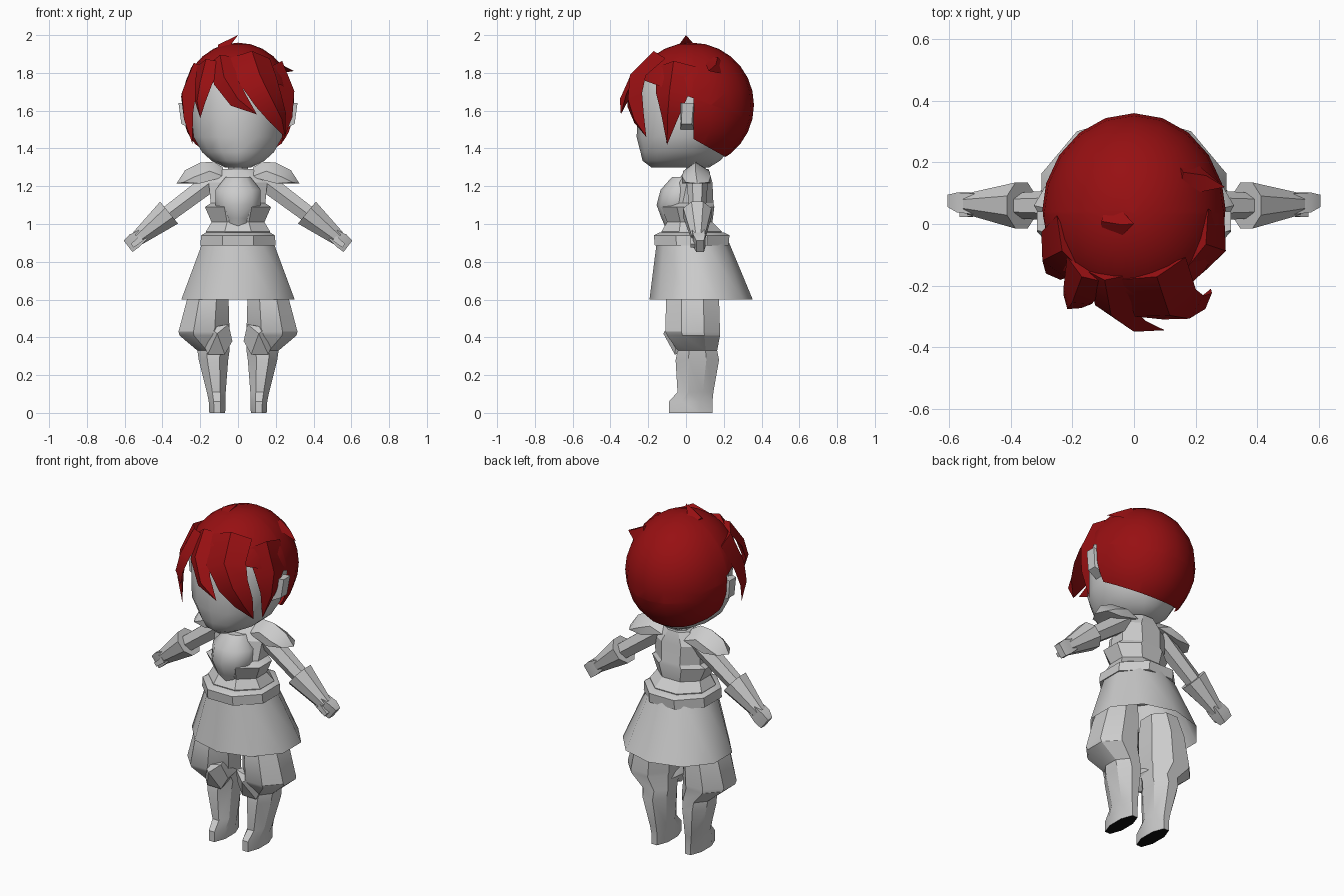
import bpy, bmesh, math
from mathutils import Vector


def material(name, rgb):
    m = bpy.data.materials.new(name)
    m.diffuse_color = (*rgb, 1)
    return m


GREY = material("light_grey", (0.6, 0.6, 0.6))
RED = material("dark_red", (0.31, 0.005, 0.006))
BLACK = material("sole_black", (0.005, 0.005, 0.005))
HEAD = Vector((0, 0.03, 1.63))


def finish(name, bm, mat=GREY, mirror=False, angle=30):
    bmesh.ops.recalc_face_normals(bm, faces=bm.faces)
    me = bpy.data.meshes.new(name)
    bm.to_mesh(me)
    bm.free()
    me.materials.append(mat)
    me.shade_smooth()
    me.set_sharp_from_angle(angle=math.radians(angle))
    ob = bpy.data.objects.new(name, me)
    bpy.context.collection.objects.link(ob)
    if mirror:
        ob.modifiers.new("mirror", "MIRROR")
    return ob


def loft(name, rings, sides=8, caps=(True, True), **kw):
    """Skin rings given as (centre, U half axis, V half axis)."""
    bm = bmesh.new()
    k = 1 / math.cos(math.pi / sides)      # flat sides reach the radius
    loops = []
    for c, u, v in rings:
        c, u, v = Vector(c), Vector(u), Vector(v)
        loop = []
        for i in range(sides):
            a = 2 * math.pi * (i + 0.5) / sides
            loop.append(bm.verts.new(c + k * (u * math.cos(a) + v * math.sin(a))))
        loops.append(loop)
    for p, q in zip(loops, loops[1:]):
        for i in range(sides):
            j = (i + 1) % sides
            bm.faces.new((p[i], p[j], q[j], q[i]))
    if caps[0]:
        bm.faces.new(loops[0])
    if caps[1]:
        bm.faces.new(loops[-1])
    return finish(name, bm, **kw)


def stack(name, rows, **kw):
    """Upright loft from rows of (z, cx, cy, rx, ry)."""
    return loft(name, [((cx, cy, z), (rx, 0, 0), (0, ry, 0))
                       for z, cx, cy, rx, ry in rows], **kw)


def limb(name, rows, sides=6, **kw):
    """Sloping loft in the xz plane from rows of (x, y, z, half height, half depth)."""
    a, b = rows[0], rows[-1]
    d = Vector((b[0] - a[0], 0, b[2] - a[2])).normalized()
    n = Vector((-d.z, 0, d.x))
    return loft(name, [((x, y, z), n * h, (0, w, 0)) for x, y, z, h, w in rows],
                sides=sides, mirror=True, **kw)


def hull(name, pts, **kw):
    bm = bmesh.new()
    for p in pts:
        bm.verts.new(p)
    r = bmesh.ops.convex_hull(bm, input=bm.verts)
    bmesh.ops.delete(bm, geom=list({g for g in r["geom_interior"] + r["geom_unused"]
                                    if isinstance(g, bmesh.types.BMVert)}), context="VERTS")
    bmesh.ops.dissolve_limit(bm, angle_limit=0.02, verts=bm.verts, edges=bm.edges)
    return finish(name, bm, **kw)


def lock(name, pts):
    """Tapering hair lock: triangular section along points of (x, y, z, width)."""
    bm = bmesh.new()
    P = [Vector(p[:3]) for p in pts]
    loops = []
    for i, p in enumerate(P[:-1]):
        t = (P[i + 1] - P[max(i - 1, 0)]).normalized()
        out = (p - HEAD).normalized()
        side = t.cross(out).normalized()
        w = pts[i][3] / 2
        loops.append([bm.verts.new(p + side * w - out * 0.25 * w),
                      bm.verts.new(p + out * 0.02),
                      bm.verts.new(p - side * w - out * 0.25 * w)])
    tip = bm.verts.new(P[-1])
    for a, b in zip(loops, loops[1:]):
        for i in range(3):
            j = (i + 1) % 3
            bm.faces.new((a[i], a[j], b[j], b[i]))
    for i in range(3):
        bm.faces.new((loops[-1][i], loops[-1][(i + 1) % 3], tip))
    bm.faces.new(loops[0])
    return finish(name, bm, mat=RED, angle=45)


# Head with flat jaw, ears and neck
stack("face", [(1.30, 0, -0.03, 0.07, 0.15), (1.335, 0, -0.025, 0.14, 0.2),
               (1.38, 0, -0.01, 0.19, 0.225), (1.46, 0, 0.0, 0.235, 0.255),
               (1.56, 0, 0.01, 0.245, 0.26), (1.70, 0, 0.01, 0.25, 0.26),
               (1.82, 0, 0.02, 0.2, 0.22), (1.9, 0, 0.03, 0.1, 0.1)], sides=14, angle=40)
hull("ear", [(0.24, y, z) for y in (-0.03, 0.05) for z in (1.5, 1.62)]
     + [(0.315, -0.02, 1.64), (0.315, 0.04, 1.64), (0.30, -0.025, 1.53), (0.30, 0.03, 1.53),
        (0.285, -0.03, 1.64), (0.285, 0.04, 1.64)], mirror=True)
stack("neck", [(1.2, 0, 0.06, 0.06, 0.05), (1.33, 0, 0.05, 0.05, 0.05)])

# Hair cap: ellipsoid trimmed along the nape and the hairline
bm = bmesh.new()
bmesh.ops.create_uvsphere(bm, u_segments=20, v_segments=14, radius=1)
for v in bm.verts:
    v.co = Vector((v.co.x * 0.3, v.co.y * 0.33, v.co.z * 0.33)) + HEAD
for co, no in (((0, 0.04, 1.45), (0, 1, 0)), ((0, 0.04, 1.45), (0, 0.5625, 1)),
               ((0, 0, 1.68), (0, 0.36, 1))):
    bmesh.ops.bisect_plane(bm, geom=bm.verts[:] + bm.edges[:] + bm.faces[:],
                           plane_co=co, plane_no=no)
drop = []
for f in bm.faces:
    c = f.calc_center_median()
    edge = 1.45 - 0.5625 * (c.y - 0.04) if c.y > 0.04 else 1.68 - 0.36 * c.y
    if c.z < edge:
        drop.append(f)
bmesh.ops.delete(bm, geom=drop, context="FACES")
finish("hair_cap", bm, mat=RED, angle=50)

# Fringe, side locks and loose tufts
lock("fringe_middle", [(-0.09, -0.17, 1.88, 0.14), (-0.07, -0.28, 1.77, 0.13),
                       (0.0, -0.33, 1.66, 0.10), (0.10, -0.345, 1.58, 0)])
lock("fringe_right", [(0.07, -0.16, 1.90, 0.22), (0.11, -0.28, 1.78, 0.22),
                      (0.17, -0.29, 1.66, 0.17), (0.22, -0.26, 1.56, 0.11),
                      (0.25, -0.21, 1.46, 0)])
lock("side_lock_right", [(0.22, -0.06, 1.85, 0.22), (0.28, -0.08, 1.70, 0.19),
                         (0.27, -0.09, 1.57, 0.10), (0.23, -0.10, 1.42, 0)])
lock("fringe_left", [(-0.16, -0.16, 1.86, 0.16), (-0.19, -0.24, 1.74, 0.11),
                     (-0.205, -0.26, 1.65, 0.07), (-0.20, -0.25, 1.56, 0)])
lock("side_lock_left", [(-0.22, -0.08, 1.84, 0.22), (-0.28, -0.11, 1.69, 0.17),
                        (-0.27, -0.15, 1.56, 0.09), (-0.24, -0.18, 1.42, 0)])
lock("crown_tuft", [(-0.10, 0.01, 1.93, 0.10), (-0.04, 0.0, 1.96, 0.08), (0.0, 0.0, 2.0, 0)])
lock("back_tuft", [(0.15, 0.16, 1.87, 0.13), (0.22, 0.15, 1.83, 0.10), (0.295, 0.12, 1.81, 0)])

# Torso and rounded chest plate
stack("torso", [(0.92, 0, 0.03, 0.17, 0.15), (0.96, 0, 0.03, 0.17, 0.16),
                (1.01, 0, 0.02, 0.14, 0.12), (1.09, 0, 0.01, 0.175, 0.14),
                (1.11, 0, 0.03, 0.145, 0.115), (1.22, 0, 0.045, 0.155, 0.095),
                (1.29, 0, 0.06, 0.08, 0.06)])
stack("chest_plate", [(0.97, 0, -0.03, 0.065, 0.07), (1.03, 0, -0.035, 0.075, 0.09),
                      (1.10, 0, -0.04, 0.12, 0.11), (1.18, 0, -0.03, 0.12, 0.10),
                      (1.25, 0, -0.01, 0.065, 0.06)], sides=10, angle=40)

# Belt and open skirt
stack("belt", [(0.885, 0, 0.03, 0.20, 0.195), (0.94, 0, 0.03, 0.195, 0.20),
               (0.955, 0, 0.03, 0.17, 0.17)])
stack("skirt", [(0.91, 0, 0.035, 0.185, 0.18), (0.60, 0, 0.08, 0.30, 0.26)],
      sides=10, caps=(False, False), angle=40)

# Legs: baggy thighs tucked into boots, dark soles
leg = stack("leg", [(0.72, 0.14, 0.04, 0.09, 0.11), (0.60, 0.16, 0.035, 0.11, 0.14),
                    (0.43, 0.18, 0.035, 0.135, 0.145), (0.41, 0.18, 0.04, 0.13, 0.14),
                    (0.33, 0.13, 0.06, 0.085, 0.105), (0.28, 0.13, 0.06, 0.078, 0.115),
                    (0.11, 0.115, 0.05, 0.05, 0.095), (0.06, 0.11, 0.025, 0.045, 0.115),
                    (0.0, 0.11, 0.025, 0.042, 0.115)], mirror=True)
leg.data.materials.append(BLACK)
for f in leg.data.polygons:
    if f.center.z < 0.01:
        f.material_index = 1
hull("knee_guard", [(0.05, -0.09, 0.47), (0.15, -0.10, 0.45), (0.03, -0.05, 0.38),
                    (0.19, -0.05, 0.38), (0.11, -0.12, 0.42), (0.07, -0.06, 0.31),
                    (0.16, -0.06, 0.31), (0.11, 0.08, 0.46), (0.05, 0.08, 0.38),
                    (0.17, 0.08, 0.32)], mirror=True)

# Arms, flared gauntlets, hands and thumbs
limb("upper_arm", [(0.12, 0.06, 1.24, 0.05, 0.05), (0.40, 0.06, 1.03, 0.043, 0.035)])
limb("gauntlet", [(0.365, 0.06, 1.06, 0.075, 0.075), (0.53, 0.065, 0.925, 0.04, 0.035)], sides=8)
limb("hand", [(0.50, 0.065, 0.945, 0.032, 0.034), (0.55, 0.07, 0.91, 0.042, 0.032),
              (0.582, 0.075, 0.882, 0.038, 0.02)], sides=4)
limb("thumb", [(0.51, 0.04, 0.925, 0.016, 0.016), (0.56, 0.035, 0.885, 0.012, 0.012)], sides=4)

# Shoulder guards: domed sheets sweeping outwards
hull("shoulder_guard", [(0.08, 0.06, 1.30), (0.07, 0.0, 1.25), (0.07, 0.12, 1.25),
                        (0.13, 0.05, 1.33), (0.20, 0.05, 1.325), (0.28, 0.05, 1.285),
                        (0.325, 0.06, 1.215), (0.15, -0.015, 1.28), (0.23, -0.02, 1.25),
                        (0.15, 0.125, 1.28), (0.23, 0.13, 1.25), (0.29, 0.0, 1.22),
                        (0.29, 0.12, 1.22), (0.20, -0.02, 1.215), (0.20, 0.13, 1.215)],
     mirror=True, angle=40)
